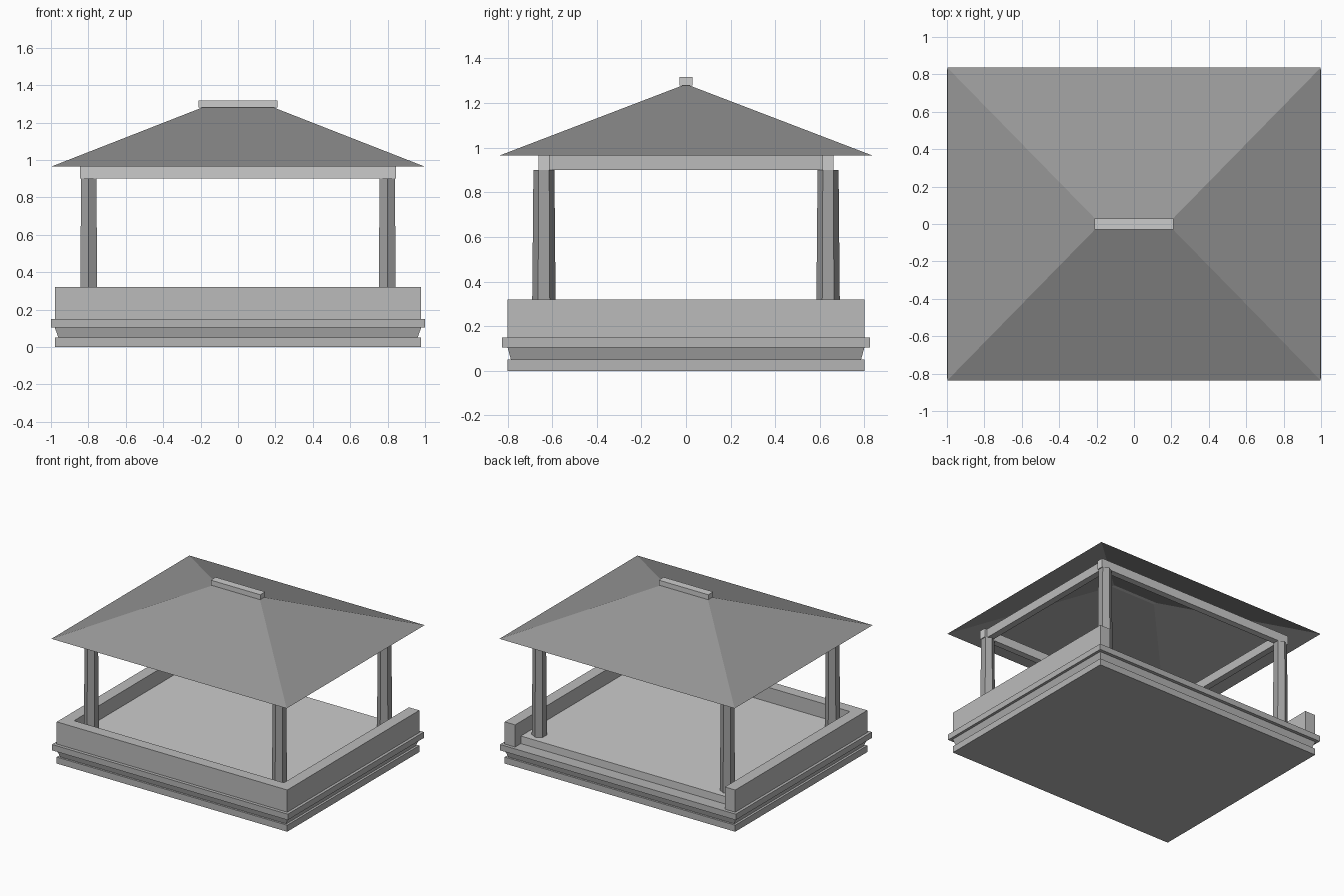
import bpy, bmesh

if "Cube" in bpy.data.objects:
    bpy.data.objects.remove(bpy.data.objects["Cube"])


def finish(name, bm, grey):
    bmesh.ops.recalc_face_normals(bm, faces=bm.faces)
    me = bpy.data.meshes.new(name)
    bm.to_mesh(me)
    bm.free()
    key = f"grey_{grey}"
    mat = bpy.data.materials.get(key) or bpy.data.materials.new(key)
    mat.diffuse_color = (grey, grey, grey, 1)
    mat.use_nodes = True
    mat.node_tree.nodes["Principled BSDF"].inputs["Base Color"].default_value = mat.diffuse_color
    me.materials.append(mat)
    ob = bpy.data.objects.new(name, me)
    bpy.context.collection.objects.link(ob)
    return ob


def loft(name, rings, grey):
    """Join a stack of rectangles (half_x, half_y, z)."""
    bm = bmesh.new()
    loops = [[bm.verts.new((sx * hx, sy * hy, z))
              for sx, sy in ((-1, -1), (1, -1), (1, 1), (-1, 1))]
             for hx, hy, z in rings]
    for a, b in zip(loops, loops[1:]):
        for i in range(4):
            j = (i + 1) % 4
            bm.faces.new((a[i], a[j], b[j], b[i]))
    bm.faces.new(loops[0])
    bm.faces.new(loops[-1])
    return finish(name, bm, grey)


def box(name, hx, hy, z0, z1, grey, at=(0, 0)):
    ob = loft(name, [(hx, hy, z0), (hx, hy, z1)], grey)
    ob.location = (*at, 0)
    return ob


# Stepped base with a tapered groove and projecting ledge
loft("base", [(0.978, 0.80, 0), (0.978, 0.80, 0.05), (0.96, 0.785, 0.05),
              (0.98, 0.80, 0.105), (1.0, 0.825, 0.105), (1.0, 0.825, 0.15)], 0.46)

# Slightly raised floor inside the walls
box("floor", 0.89, 0.73, 0.15, 0.208, 0.54)

# Low wall around three sides, open at the back
outline = [(-0.978, 0.80), (-0.978, -0.80), (0.978, -0.80), (0.978, 0.80),
           (0.89, 0.80), (0.89, -0.715), (-0.89, -0.715), (-0.89, 0.80)]
bm = bmesh.new()
face = bm.faces.new([bm.verts.new((x, y, 0.15)) for x, y in outline])
ext = bmesh.ops.extrude_face_region(bm, geom=[face], use_keep_orig=True)
top = [v for v in ext["geom"] if isinstance(v, bmesh.types.BMVert)]
bmesh.ops.translate(bm, verts=top, vec=(0, 0, 0.17))
finish("low_wall", bm, 0.5)

# Four tapered six-sided posts
for sx, side in ((-1, "left"), (1, "right")):
    for sy, end in ((-1, "front"), (1, "back")):
        bm = bmesh.new()
        bmesh.ops.create_cone(bm, cap_ends=True, segments=6, radius1=0.054,
                              radius2=0.047, depth=0.75)
        post = finish(f"{end}_{side}_post", bm, 0.36)
        post.location = (sx * 0.798, sy * 0.637, 0.525)

# Beams resting on the posts
for s, end, side in ((-1, "front", "left"), (1, "back", "right")):
    box(f"{end}_beam", 0.845, 0.025, 0.90, 0.968, 0.64, (0, s * 0.637))
    box(f"{side}_beam", 0.025, 0.612, 0.90, 0.968, 0.5, (s * 0.80, 0))

# Hipped roof shell, open underneath
bm = bmesh.new()
a, b, c, d = [bm.verts.new((x, y, 0.965)) for x, y in
              ((-0.998, -0.836), (0.998, -0.836), (0.998, 0.836), (-0.998, 0.836))]
l, r = [bm.verts.new((x, 0, 1.285)) for x in (-0.18, 0.18)]
for f in ((a, b, r, l), (b, c, r), (c, d, l, r), (d, a, l)):
    bm.faces.new(f)
finish("roof", bm, 0.31)

# Ridge cap
box("ridge_cap", 0.21, 0.03, 1.28, 1.318, 0.58)
